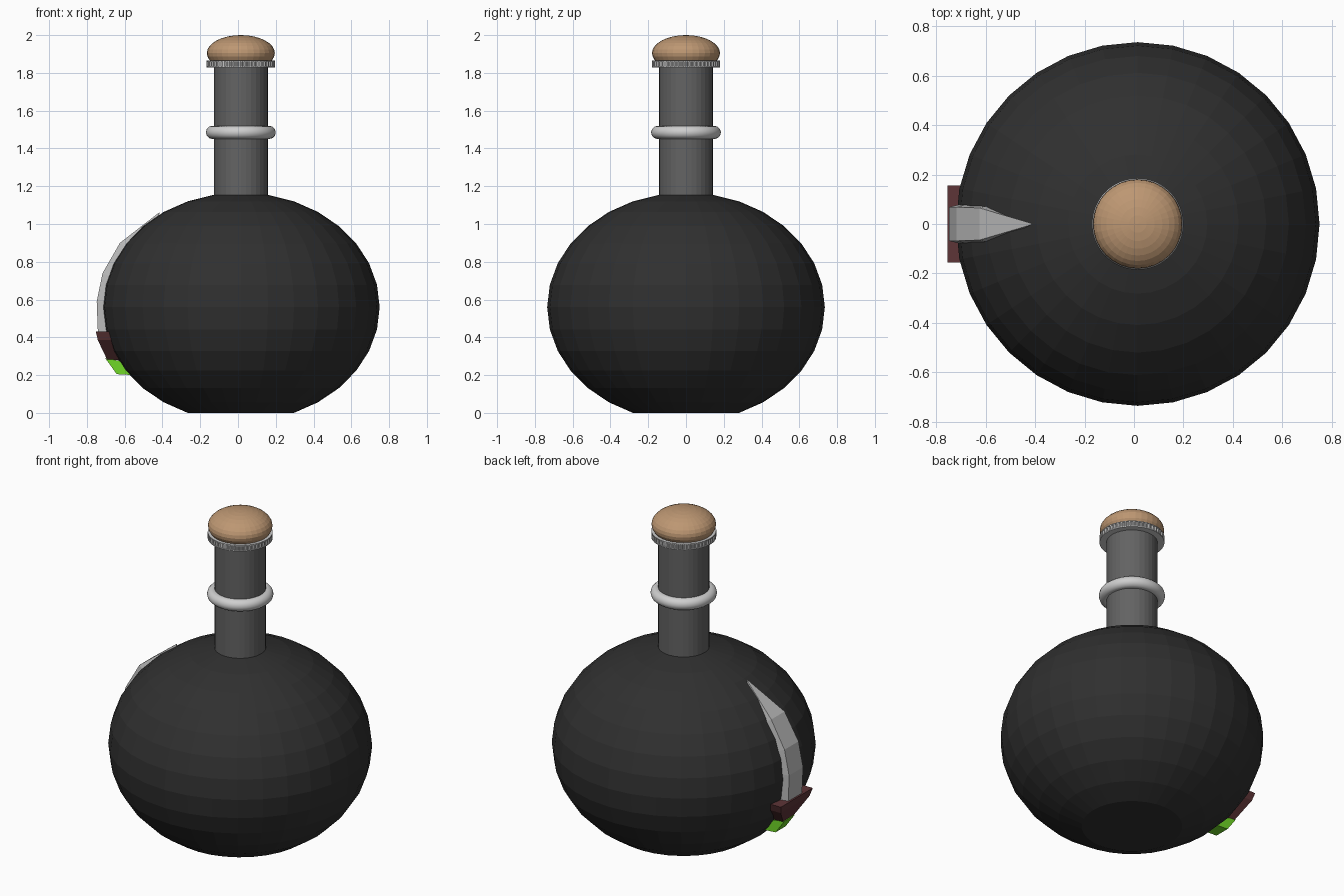
import bpy, bmesh, math

if "Cube" in bpy.data.objects:
    bpy.data.objects.remove(bpy.data.objects["Cube"])

CX = 0.015      # bottle axis
RX, RZ, CZ = 0.735, 0.606, 0.56   # body ellipsoid


def material(name, rgb):
    m = bpy.data.materials.new(name)
    m.diffuse_color = (*rgb, 1)
    m.use_nodes = True
    m.node_tree.nodes["Principled BSDF"].inputs["Base Color"].default_value = m.diffuse_color
    return m


dark = material("dark glass", (0.029, 0.029, 0.029))
grey = material("neck grey", (0.125, 0.125, 0.125))
silver = material("silver", (0.62, 0.62, 0.62))
steel = material("blade steel", (0.5, 0.5, 0.5))
tan = material("cork tan", (0.51, 0.31, 0.17))
brown = material("guard maroon", (0.11, 0.035, 0.038))
green = material("pommel green", (0.16, 0.68, 0.02))


def finish(name, bm, mat, smooth=False):
    bmesh.ops.recalc_face_normals(bm, faces=bm.faces)
    me = bpy.data.meshes.new(name)
    bm.to_mesh(me)
    bm.free()
    ob = bpy.data.objects.new(name, me)
    bpy.context.collection.objects.link(ob)
    me.materials.append(mat)
    if smooth:
        me.shade_smooth()
    return ob


def lathe(name, profile, mat, n=32, closed=False, smooth=False, tooth=0.0):
    """Revolve (r, z) points round the bottle axis; tooth notches alternate pairs."""
    bm = bmesh.new()
    rings = []
    for r, z in profile:
        ring = []
        for i in range(n):
            a = 2 * math.pi * i / n
            q = r - (tooth if i % 4 > 1 and r > 0.175 else 0)
            ring.append(bm.verts.new((CX + q * math.cos(a), q * math.sin(a), z)))
        rings.append(ring)
    pairs = list(zip(rings, rings[1:])) + ([(rings[-1], rings[0])] if closed else [])
    for a, b in pairs:
        for i in range(n):
            j = (i + 1) % n
            bm.faces.new((a[i], a[j], b[j], b[i]))
    if not closed:
        bm.faces.new(rings[0])
        bm.faces.new(rings[-1])
    return finish(name, bm, mat, smooth)


def loft(name, sections, mat):
    """Skin (outer x, outer z, inner x, inner z, outer half width, inner half width)."""
    bm = bmesh.new()
    loops = [[bm.verts.new(p) for p in ((xo, -wo, zo), (xo, wo, zo), (xi, wi, zi), (xi, -wi, zi))]
             for xo, zo, xi, zi, wo, wi in sections]
    for a, b in zip(loops, loops[1:]):
        for i in range(4):
            j = (i + 1) % 4
            bm.faces.new((a[i], a[j], b[j], b[i]))
    bm.faces.new(loops[0])
    bm.faces.new(loops[-1])
    return finish(name, bm, mat)


# Round body, cut flat underneath and at the neck
step = math.pi / 16
lathe("bottle_body", [(RX * math.sin(step * k), CZ - RZ * math.cos(step * k))
                      for k in range(2, 16)], dark)

# Neck with its collar
lathe("neck", [(0.143, 1.15), (0.143, 1.85)], grey)
lathe("neck_collar", [(0.15 + 0.035 * math.cos(math.pi * k / 6), 1.485 + 0.035 * math.sin(math.pi * k / 6))
                      for k in range(12)], silver, n=48, closed=True, smooth=True)

# Ribbed rim: plain lips around a toothed band
lathe("rim_teeth", [(0.14, 1.833), (0.181, 1.833), (0.181, 1.862), (0.14, 1.862)],
      silver, n=192, closed=True, tooth=0.006)
for z in (1.828, 1.86):
    lathe("rim_lip", [(0.14, z), (0.181, z), (0.181, z + 0.006), (0.14, z + 0.006)],
          silver, n=48, closed=True)

# Domed cork
lathe("cork", [(max(0.18 * math.sin(step * k), 0.002), 1.905 - 0.095 * math.cos(step * k))
               for k in range(3, 17)], tan)

# Dagger lying on the left side of the body
loft("dagger_blade", [
    (-0.735, 0.38, -0.66, 0.38, 0.066, 0.078),
    (-0.742, 0.43, -0.68, 0.43, 0.066, 0.078),
    (-0.748, 0.59, -0.70, 0.59, 0.068, 0.080),
    (-0.717, 0.74, -0.67, 0.72, 0.068, 0.080),
    (-0.625, 0.90, -0.575, 0.87, 0.065, 0.077),
    (-0.415, 1.063, -0.42, 1.04, 0.003, 0.005)], steel)
loft("dagger_guard", [
    (-0.753, 0.43, -0.67, 0.43, 0.155, 0.155),
    (-0.742, 0.385, -0.65, 0.385, 0.14, 0.14),
    (-0.692, 0.28, -0.60, 0.28, 0.045, 0.045)], brown)
loft("dagger_pommel", [
    (-0.703, 0.29, -0.60, 0.27, 0.048, 0.048),
    (-0.642, 0.205, -0.55, 0.20, 0.048, 0.048)], green)
